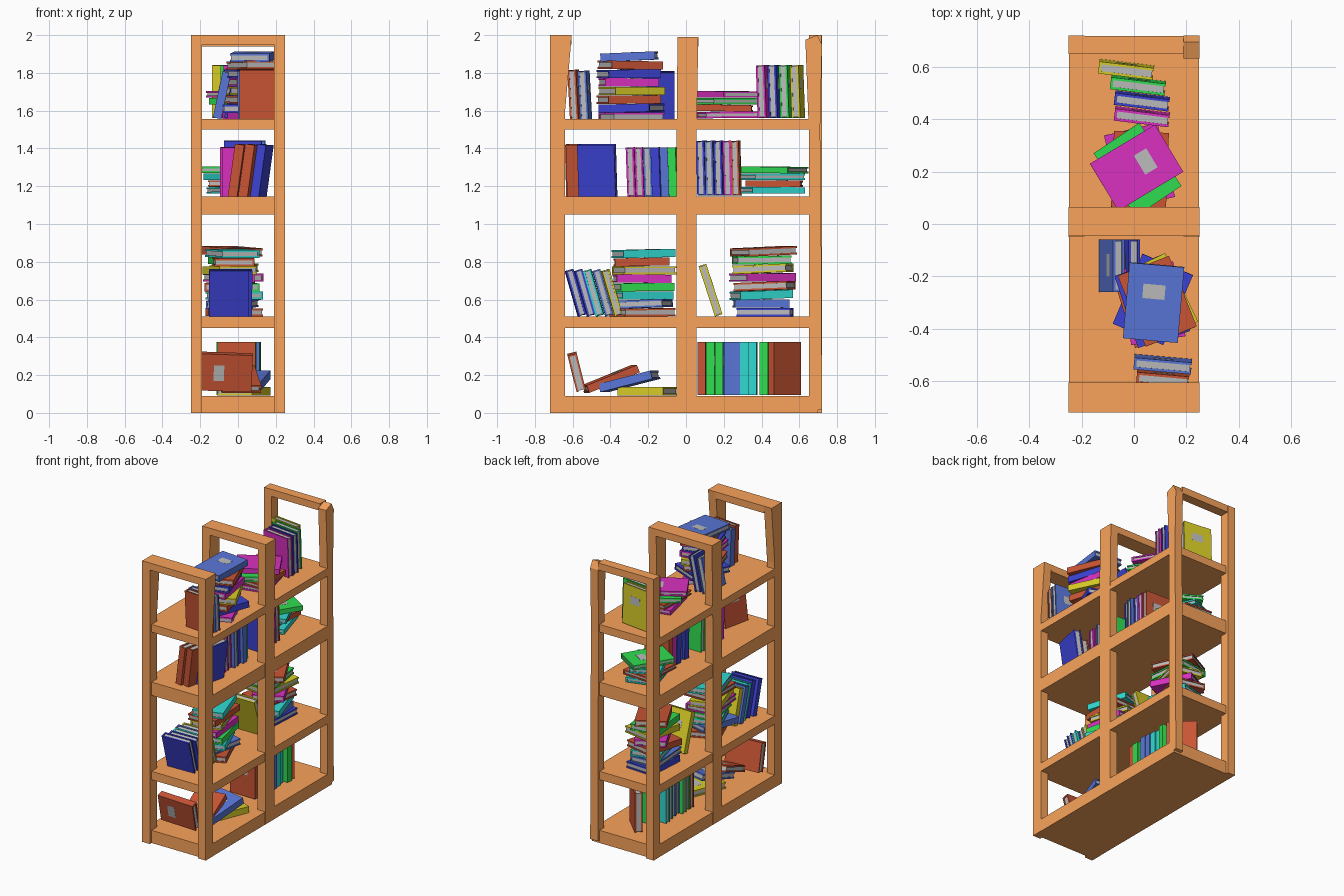
import bpy, bmesh, random
from math import radians, sin, cos
from mathutils import Matrix, Vector

if "Cube" in bpy.data.objects:
    bpy.data.objects.remove(bpy.data.objects["Cube"])

random.seed(4)
PALETTE = {"wood": (.95, .37, .105), "R": (.58, .09, .035), "B": (.045, .055, .65),
           "L": (.10, .18, .68), "G": (.03, .72, .08), "C": (.03, .70, .64),
           "M": (.70, .03, .53), "Y": (.68, .60, .02), "paper": (.50, .50, .50)}
MATS = {}
for key, rgb in PALETTE.items():
    MATS[key] = bpy.data.materials.new("mat_" + key)
    MATS[key].diffuse_color = (*rgb, 1)


def finish(name, bm, mats):
    bmesh.ops.recalc_face_normals(bm, faces=bm.faces)
    me = bpy.data.meshes.new(name)
    bm.to_mesh(me)
    bm.free()
    for m in mats:
        me.materials.append(MATS[m])
    ob = bpy.data.objects.new(name, me)
    bpy.context.collection.objects.link(ob)
    return ob


def extrude_x(bm, profile, x0, x1):
    """Extrude a (y, z) outline along x."""
    face = bm.faces.new([bm.verts.new((x0, y, z)) for y, z in profile])
    out = bmesh.ops.extrude_face_region(bm, geom=[face])["geom"]
    bmesh.ops.translate(bm, vec=(x1 - x0, 0, 0),
                        verts=[g for g in out if isinstance(g, bmesh.types.BMVert)])


def box(bm, lo, hi, mat=0):
    c, s = (Vector(lo) + Vector(hi)) / 2, Vector(hi) - Vector(lo)
    vs = bmesh.ops.create_cube(bm, size=1, matrix=Matrix.Translation(c) @ Matrix.Diagonal((*s, 1)))["verts"]
    for f in {f for v in vs for f in v.link_faces}:
        f.material_index = mat


# uprights: pair of posts joined by a top rail, slightly crooked ends
front_post = [(-.72, 0), (-.64, 0), (-.64, 1.6), (-.605, 2), (-.72, 2)]
mid_post = [(-.05, 0), (.055, 0), (.055, 1.4), (.065, 1.99), (-.045, 1.99), (-.05, 1.4)]
back_post = [(.65, 0), (.72, 0), (.72, 2), (.65, 2)]
bent_post = [(.65, 0), (.72, .02), (.715, 1.1), (.71, 1.5), (.72, 1.95), (.695, 2), (.632, 1.975), (.65, 1.5)]
for name, left, right, y0, y1, top in (("front", front_post, front_post, -.72, -.605, 2),
                                       ("middle", mid_post, mid_post, -.045, .065, 1.99),
                                       ("back", back_post, bent_post, .65, .718, 2)):
    bm = bmesh.new()
    extrude_x(bm, left, -.25, -.19)
    extrude_x(bm, right, .19, .25)
    box(bm, (-.19, y0, top - .05), (.19, y1, top))
    finish(name + "_upright", bm, ["wood"])

# shelves
for name, z0, z1 in (("base", 0, .09), ("lower", .45, .51), ("middle", 1.05, 1.145), ("upper", 1.5, 1.555)):
    bm = bmesh.new()
    box(bm, (-.249, -.7, z0), (.249, .7, z1))
    finish(name + "_shelf", bm, ["wood"])


def book(name, color, centre, rot, d=.2, t=.045, h=.28):
    """Local x = depth (spine at -x), y = thickness, z = height."""
    bm = bmesh.new()
    c = .01
    a, b, k = d / 2, t / 2, h / 2
    box(bm, (-a, b - c, -k), (a, b, k))
    box(bm, (-a, -b, -k), (a, -b + c, k))
    box(bm, (-a, -b + c, -k), (-a + c, b - c, k))
    box(bm, (-a + c, -b + c, -k + .005), (a - .005, b - c, k - .005), 1)
    # cover label, just proud of the board
    box(bm, (-.04, b, k * .1), (.045, b + .0008, k * .1 + .055), 1)
    bm.transform(Matrix.Translation(centre) @ rot)
    finish(name, bm, [color, "paper"])


def rx(a):
    return Matrix.Rotation(radians(a), 4, 'X')


def rz(a):
    return Matrix.Rotation(radians(a), 4, 'Z')


def stand(name, color, x, y, base, yaw=0, lean=0, d=.2, t=.045, h=.28):
    """Upright book; lean tips the top along local -y, (x, y) is its middle."""
    a = radians(abs(lean))
    z = base + h / 2 * cos(a) + t / 2 * sin(a)
    book(name, color, (x, y, z), rz(yaw) @ rx(lean), d, t, h)


def row(name, colors, x, y, step, base, yaw=0, lean=0, **kw):
    for i, c in enumerate(colors):
        stand(f"{name}_{i+1}", c, x + random.uniform(-.015, .015), y + i * step, base,
              yaw + random.uniform(-2, 2), lean, **kw)


def stack(name, colors, x, y, base, step, yaw_top, spread=30):
    for i, c in enumerate(colors):
        top = i == len(colors) - 1
        yaw = yaw_top if top else random.uniform(-spread, spread) + random.choice((0, 180, 180))
        j = 0 if top else .015
        pos = (x + random.uniform(-j, j), y + random.uniform(-j, j), base + (i + .5) * step)
        tilt = random.uniform(-1, 2.5) * (1 if abs(yaw) < 90 else -1)
        book(f"{name}_{i+1}", c, pos, rz(yaw) @ rx(90 + tilt), .21, step - .002, .29)


# bottom shelf, front bay: toppled books
book("toppled_book_1", "R", (-.06, -.58, .217), rz(180) @ rx(-14) @ Matrix.Rotation(radians(88), 4, 'Y'), .2, .05, .27)
book("toppled_book_2", "R", (.0, -.40, .18), rz(188) @ rx(90 - 22), .21, .042, .29)
book("toppled_book_3", "L", (.04, -.30, .167), rz(168) @ rx(90 - 14), .21, .045, .29)
book("toppled_book_4", "Y", (.03, -.205, .114), rz(158) @ rx(90), .2, .045, .26)

# bottom shelf, back bay: spines outward
row("bottom_row_book", "RGGLLCC", .0, .085, .045, .095, yaw=180, t=.044)
stand("bottom_row_book_8", "G", .02, .425, .095, 172)
stand("bottom_row_book_9", "R", .03, .52, .095, 135, t=.05)

# lower shelf
row("leaning_book", "BBCLY", -.04, -.585, .048, .51, lean=16, t=.042, h=.25, d=.21)
stack("lower_front_stack_book", "RLCGMYRC", -.03, -.225, .51, .0445, 198)
stand("leaning_yellow_book", "Y", -.02, .13, .51, 0, 18, t=.042)
stack("lower_back_stack_book", "BLCRMYGR", -.03, .41, .51, .046, 28)

# middle shelf
for i, (c, x, y) in enumerate((("B", .125, -.47), ("R", .065, -.53), ("R", .01, -.535))):
    stand(f"middle_tilted_book_{i+1}", c, x, y, 1.14, 78, 8, t=.05)
row("middle_front_book", "MML", .02, -.29, .044, 1.145, lean=2, h=.26, t=.043)
row("middle_front_spine_book", "BLG", .02, -.158, .044, 1.145, yaw=180, lean=-2, h=.26, t=.043)
row("middle_back_book", "BLBMR", .04, .085, .045, 1.15, yaw=-3, lean=1.5, t=.043, h=.29)
stack("middle_back_stack_book", "CRCG", -.03, .47, 1.16, .036, 148)

# upper shelf
stand("upper_front_book_1", "R", .11, -.59, 1.545, -5, 3, d=.2, t=.045, h=.27)
stand("upper_front_book_2", "L", .11, -.535, 1.53, -5, 3, d=.22, t=.045, h=.28)
stack("upper_front_stack_book", "MBRYMBRL", .075, -.30, 1.545, .0455, 175)
stand("upper_leaning_book_1", "L", -.085, -.16, 1.555, 90, 12, t=.045, h=.25)
stand("upper_leaning_book_2", "B", -.025, -.16, 1.555, 90, 12, t=.045, h=.25)
stack("upper_back_stack_book", "MRGM", .01, .215, 1.56, .036, 121, 40)
for i, (c, x, y) in enumerate((("M", .03, .41), ("B", .03, .47), ("G", .015, .53), ("Y", -.03, .59))):
    stand(f"upper_back_book_{i+1}", c, x, y, 1.56, -7, 2, d=.21, t=.046)

for m in bpy.data.materials:
    if m.users and not m.is_grease_pencil:
        m.use_nodes = True
        m.node_tree.nodes["Principled BSDF"].inputs["Base Color"].default_value = m.diffuse_color
